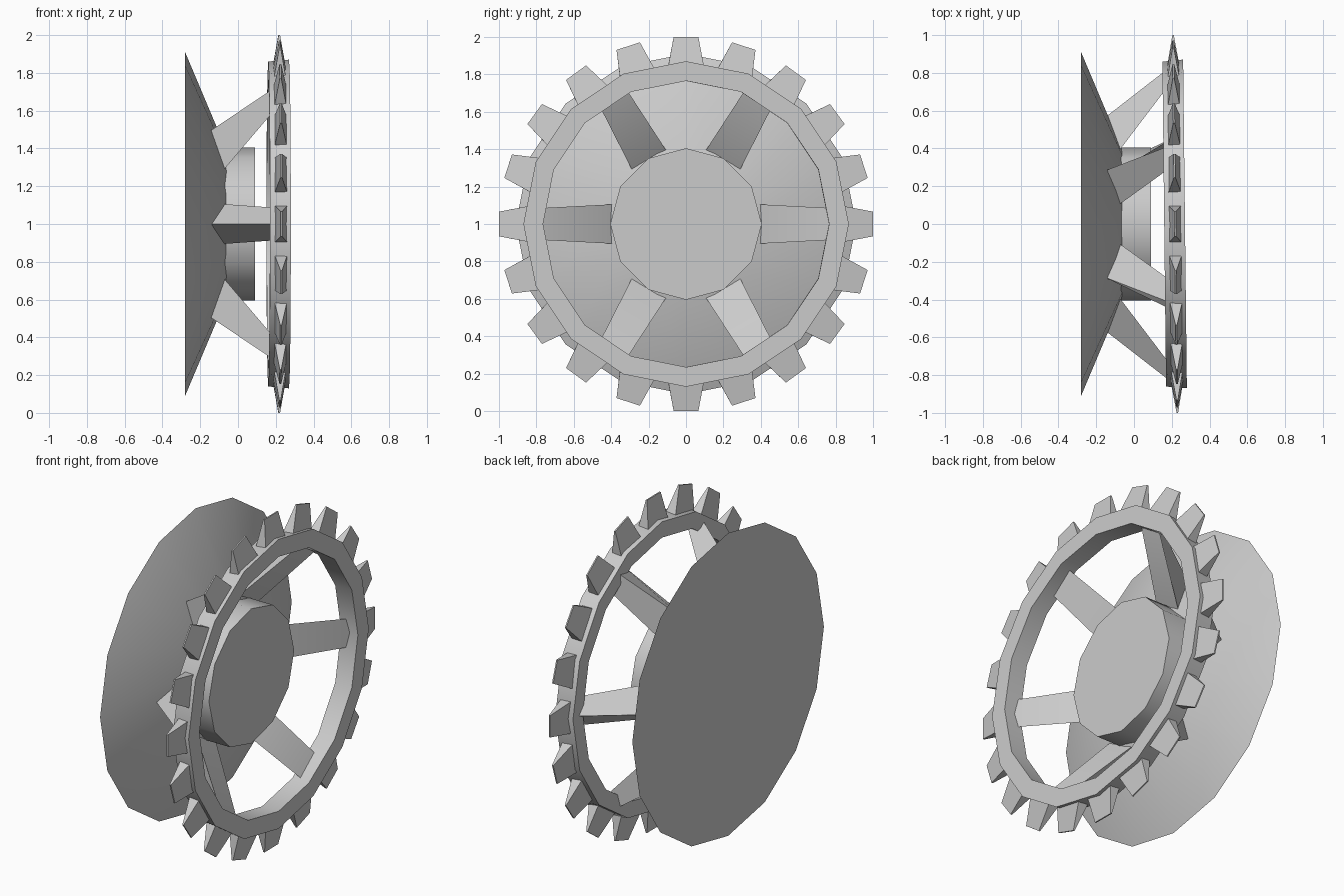
import bpy, bmesh
from math import sin, cos, pi, radians

if "Cube" in bpy.data.objects:
    bpy.data.objects.remove(bpy.data.objects["Cube"])

AXLE_Z = 1.0
TILT = radians(0.65)   # slight lean of the toothed rim


def make(name, verts, faces, loc=(0, 0, AXLE_Z), tilt=0.0):
    me = bpy.data.meshes.new(name)
    me.from_pydata(verts, [], faces)
    bm = bmesh.new()
    bm.from_mesh(me)
    bmesh.ops.recalc_face_normals(bm, faces=bm.faces)
    bm.to_mesh(me)
    bm.free()
    ob = bpy.data.objects.new(name, me)
    bpy.context.collection.objects.link(ob)
    ob.location = loc
    ob.rotation_euler.z = tilt
    bpy.ops.object.select_all(action='DESELECT')
    ob.select_set(True)
    bpy.context.view_layer.objects.active = ob
    bpy.ops.object.shade_smooth_by_angle(angle=radians(40))
    return ob


def spin(profile, n, closed):
    """Revolve (x, radius) points about the x axis; cap the ends if not closed."""
    m = len(profile)
    verts = [(x, r * sin(2 * pi * i / n), r * cos(2 * pi * i / n))
             for i in range(n) for x, r in profile]
    faces = []
    for i in range(n):
        a, b = i * m, (i + 1) % n * m
        for k in range(m if closed else m - 1):
            l = (k + 1) % m
            faces.append((a + k, a + l, b + l, b + k))
    if not closed:
        faces += [[i * m for i in range(n)], [i * m + m - 1 for i in range(n)]]
    return verts, faces


def polar(x, r, t, a):
    """Point at radius r and tangential offset t in the direction a."""
    return (x, r * cos(a) - t * sin(a), r * sin(a) + t * cos(a))


# Conical back disc and the hub in front of it
make("back_disc", *spin([(-0.28, 0.91), (-0.05, 0.365)], 16, False))
make("hub", *spin([(-0.12, 0.405), (0.09, 0.405)], 12, False))

# Rim ring
make("rim", *spin([(-0.055, 0.765), (0.055, 0.765), (0.055, 0.87), (-0.055, 0.86)], 16, True),
     loc=(0.215, 0, AXLE_Z), tilt=TILT)

# Six triangular spokes, ridge at the back
for i in range(6):
    a = i * pi / 3
    v = [polar(-0.10, 0.36, 0.107, a), polar(-0.10, 0.36, -0.107, a), polar(-0.165, 0.555, 0, a),
         polar(0.215, 0.775, 0.085, a), polar(0.215, 0.775, -0.085, a), polar(0.215, 0.85, 0, a)]
    make(f"spoke_{i + 1}", v,
         [(0, 1, 2), (3, 5, 4), (0, 3, 4, 1), (1, 4, 5, 2), (2, 5, 3, 0)])

# Twenty wedge teeth narrowing to a thin edge
verts, faces = [], []
for i in range(20):
    a = i * pi / 10
    o = len(verts)
    for r, hx, ht in ((0.83, 0.034, 0.098), (1.0, 0.004, 0.066)):
        verts += [polar(sx * hx, r, st * ht, a)
                  for sx, st in ((-1, -1), (1, -1), (1, 1), (-1, 1))]
    faces += [[o + k for k in f] for f in
              ((0, 1, 2, 3), (4, 5, 6, 7), (0, 1, 5, 4), (1, 2, 6, 5), (2, 3, 7, 6), (3, 0, 4, 7))]
make("teeth", verts, faces, loc=(0.218, 0, AXLE_Z), tilt=TILT)
